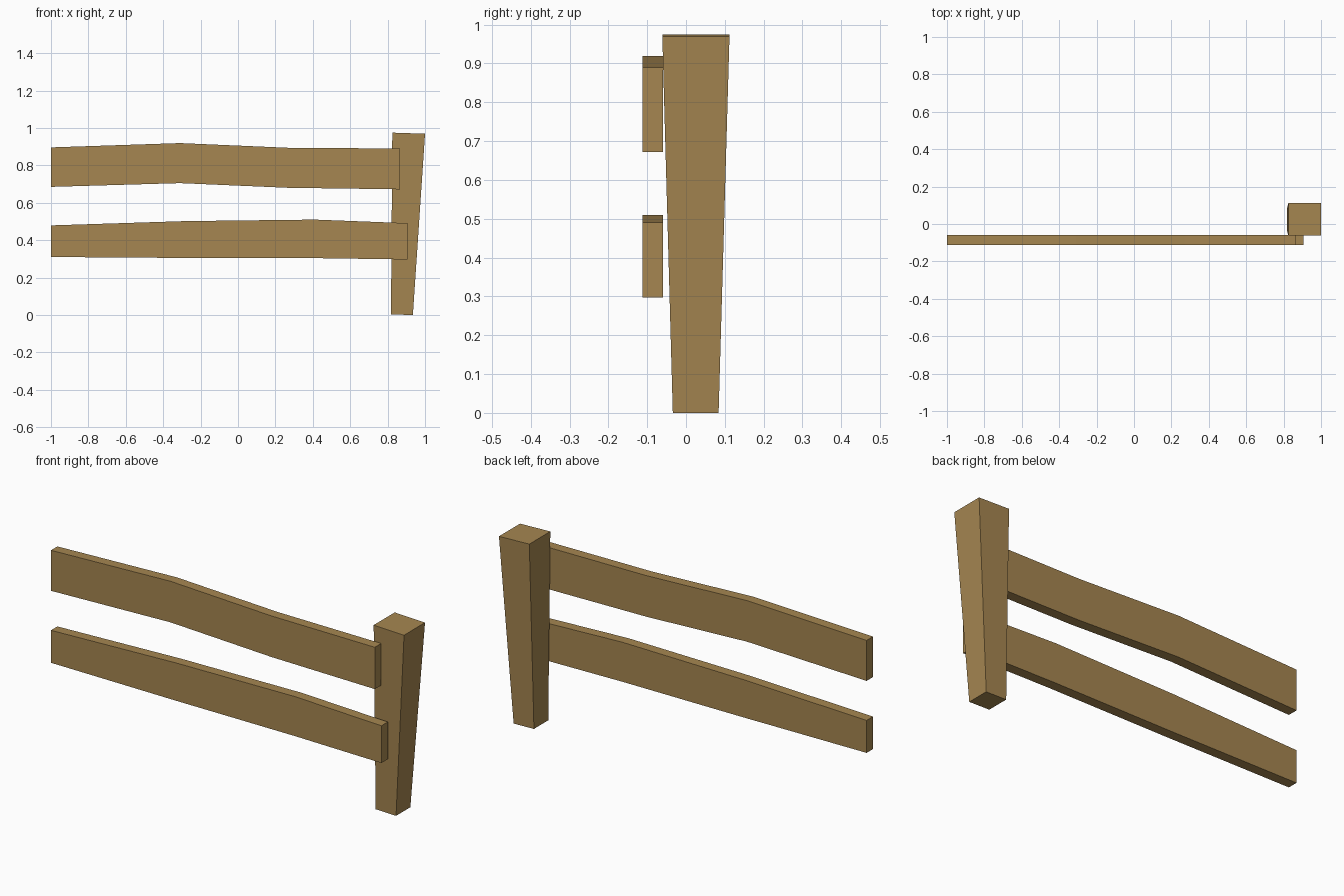
import bpy

if "Cube" in bpy.data.objects:
    bpy.data.objects.remove(bpy.data.objects["Cube"])

wood = bpy.data.materials.new("weathered_wood")
wood.diffuse_color = (0.38, 0.24, 0.082, 1)
wood.use_nodes = True
wood.node_tree.nodes["Principled BSDF"].inputs["Base Color"].default_value = wood.diffuse_color


def add_mesh(name, verts, faces):
    mesh = bpy.data.meshes.new(name)
    mesh.from_pydata(verts, [], faces)
    mesh.materials.append(wood)
    obj = bpy.data.objects.new(name, mesh)
    bpy.context.collection.objects.link(obj)


def loft(name, rings):
    """Skin a row of four-cornered rings and cap both ends."""
    verts = [v for ring in rings for v in ring]
    faces = [(3, 2, 1, 0)]
    for i in range(len(rings) - 1):
        a, b = 4 * i, 4 * i + 4
        faces += [(a + k, a + (k + 1) % 4, b + (k + 1) % 4, b + k) for k in range(4)]
    n = 4 * (len(rings) - 1)
    faces.append((n, n + 1, n + 2, n + 3))
    add_mesh(name, verts, faces)


def rail(name, stations, y0=-0.112, y1=-0.059):
    # stations: x, bottom z, top z
    loft(name, [[(x, y0, lo), (x, y1, lo), (x, y1, hi), (x, y0, hi)]
                for x, lo, hi in stations])


# Tapered post, wider at the top, with a slightly slanted top
def post_ring(x0, x1, y0, y1, z0, z1):
    return [(x0, y0, z0), (x1, y0, z1), (x1, y1, z1), (x0, y1, z0)]


loft("post", [post_ring(0.818, 0.935, -0.034, 0.084, 0.003, 0.0),
              post_ring(0.825, 1.0, -0.061, 0.112, 0.975, 0.969)])

# Bent rails on the front of the post
rail("upper_rail", [(-1.0, 0.685, 0.896), (-0.31, 0.705, 0.919),
                    (0.27, 0.68, 0.894), (0.867, 0.672, 0.89)])
rail("lower_rail", [(-1.0, 0.31, 0.479), (-0.28, 0.305, 0.502),
                    (0.41, 0.304, 0.51), (0.905, 0.297, 0.491)])
